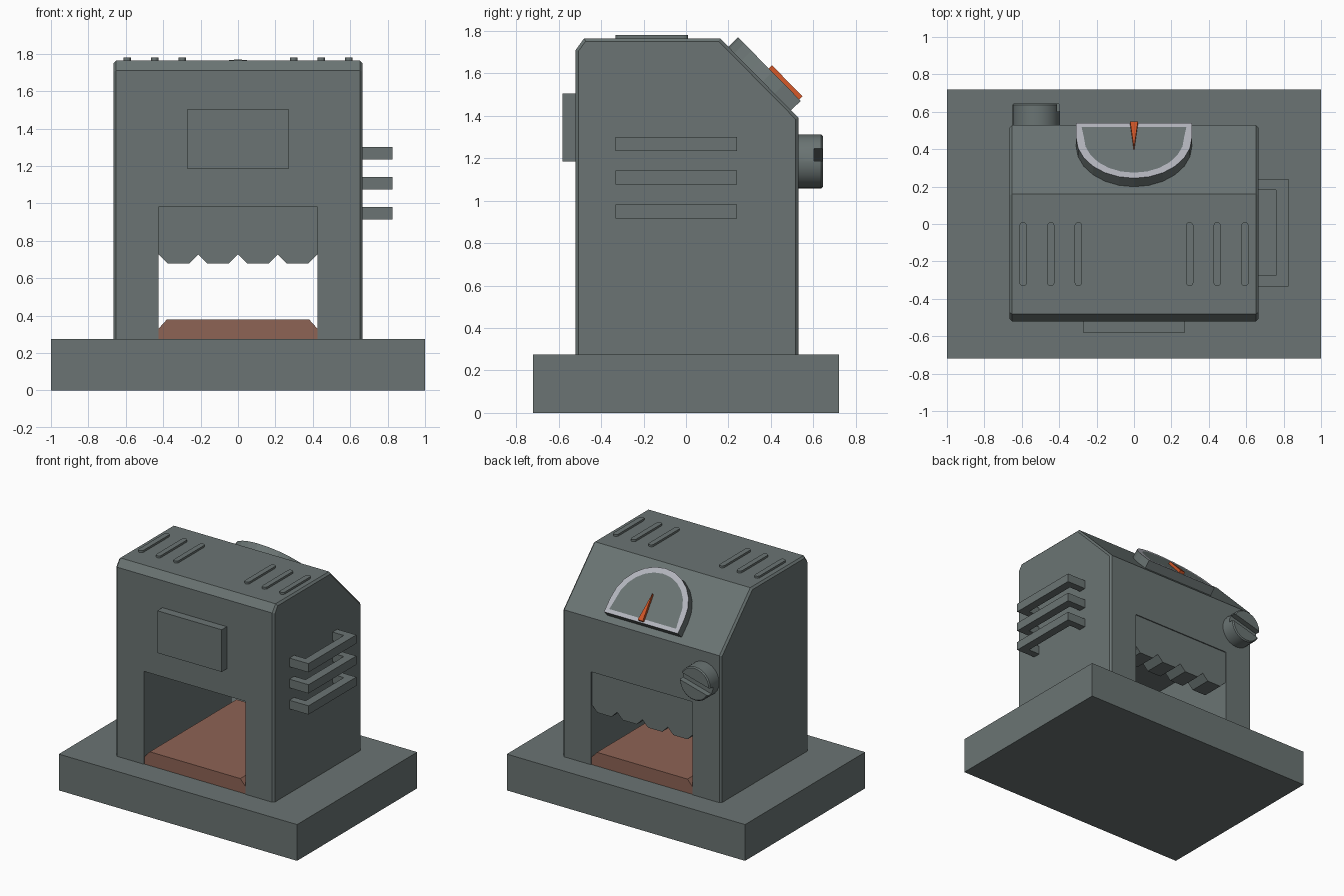
import bpy, bmesh, math
from mathutils import Matrix, Vector

if "Cube" in bpy.data.objects:
    bpy.data.objects.remove(bpy.data.objects["Cube"])


def mat(name, rgb):
    m = bpy.data.materials.new(name)
    m.diffuse_color = (*rgb, 1)
    m.use_nodes = True
    m.node_tree.nodes["Principled BSDF"].inputs["Base Color"].default_value = m.diffuse_color
    return m


GREY = mat("dark grey metal", (0.145, 0.175, 0.172))
BROWN = mat("red brown", (0.27, 0.125, 0.09))
SILVER = mat("light silver", (0.45, 0.46, 0.51))
ORANGE = mat("orange", (0.62, 0.09, 0.02))


def prism(name, pts, depth, frame, material):
    """Extrude a 2D outline; frame maps (u, v, w) to world, w is the extrusion."""
    bm = bmesh.new()
    f = bm.faces.new([bm.verts.new((u, v, 0)) for u, v in pts])
    r = bmesh.ops.extrude_face_region(bm, geom=[f])
    bmesh.ops.translate(bm, verts=[e for e in r["geom"] if isinstance(e, bmesh.types.BMVert)],
                        vec=(0, 0, depth))
    bm.transform(frame)
    bmesh.ops.recalc_face_normals(bm, faces=bm.faces)
    me = bpy.data.meshes.new(name)
    bm.to_mesh(me)
    bm.free()
    ob = bpy.data.objects.new(name, me)
    bpy.context.collection.objects.link(ob)
    me.materials.append(material)
    return ob


def axes(u, v, w, o=(0, 0, 0)):
    m = Matrix((u, v, w)).transposed().to_4x4()
    m.translation = Vector(o)
    return m


def box(name, x0, x1, y0, y1, z0, z1, material):
    return prism(name, [(x0, y0), (x1, y0), (x1, y1), (x0, y1)], z1 - z0,
                 Matrix.Translation((0, 0, z0)), material)


def arc(cx, cy, r, a0, a1, n):
    return [(cx + r * math.cos(math.radians(a0 + (a1 - a0) * i / n)),
             cy + r * math.sin(math.radians(a0 + (a1 - a0) * i / n))) for i in range(n + 1)]


def cut(ob, cutter):
    m = ob.modifiers.new("cut", "BOOLEAN")
    m.operation, m.solver, m.object = "DIFFERENCE", "EXACT", cutter
    bpy.context.view_layer.objects.active = ob
    bpy.ops.object.modifier_apply(modifier=m.name)
    bpy.data.objects.remove(cutter)


def bevel(ob, width, pick):
    bm = bmesh.new()
    bm.from_mesh(ob.data)
    bmesh.ops.bevel(bm, geom=[e for e in bm.edges if pick(e)], offset=width,
                    segments=1, affect="EDGES")
    bm.to_mesh(ob.data)
    bm.free()


X, Y, Z = (1, 0, 0), (0, 1, 0), (0, 0, 1)
ALONG_X = lambda x: axes(Y, Z, X, (x, 0, 0))    # outline in (y, z)
ALONG_Y = lambda y: axes(X, Z, Y, (0, y, 0))    # outline in (x, z)

# Base slab
box("base", -1, 1, -0.72, 0.72, 0, 0.275, GREY)

# Housing with sloped back, softened side outline and a tunnel through it
body = prism("housing", [(-0.52, 0.275), (-0.52, 1.71), (-0.48, 1.765), (0.16, 1.765),
                         (0.53, 1.39), (0.53, 0.275)], 1.33, ALONG_X(-0.665), GREY)
bevel(body, 0.014, lambda e: abs(e.verts[0].co.x - e.verts[1].co.x) < 1e-4
      and max(v.co.z for v in e.verts) > 0.3)
cut(body, box("cutter", -0.425, 0.425, -1, 1, 0.2, 0.98, GREY))

# Tunnel bed with chamfered long edges
prism("tunnel_bed", [(-0.425, 0.275), (0.425, 0.275), (0.425, 0.33), (0.38, 0.38),
                     (-0.38, 0.38), (-0.425, 0.33)], 1.04, ALONG_Y(-0.515), BROWN)

# Toothed plate hanging at the back of the tunnel
teeth = [(0.425, 0.98), (-0.425, 0.98)]
for i in range(4):
    x = -0.425 + i * 0.2125
    teeth += [(x, 0.728), (x + 0.047, 0.68), (x + 0.1655, 0.68)]
teeth.append((0.425, 0.728))
prism("toothed_plate", teeth, 0.17, ALONG_Y(0.352), GREY)

# Front panel
box("front_panel", -0.27, 0.27, -0.582, -0.515, 1.185, 1.505, GREY)

# Roof ribs with rounded ends
for i, x in enumerate((0.298, 0.445, 0.593)):
    for s in (-1, 1):
        outline = arc(s * x, -0.01, 0.02, 0, 180, 6) + arc(s * x, -0.312, 0.02, 180, 360, 6)
        prism(f"roof_rib_{i}_{'right' if s > 0 else 'left'}", outline, 0.025,
              Matrix.Translation((0, 0, 1.755)), GREY)

# Three U-shaped side brackets
U = [(0.66, -0.333), (0.825, -0.333), (0.825, 0.24), (0.66, 0.24),
     (0.66, 0.183), (0.76, 0.183), (0.76, -0.276), (0.66, -0.276)]
for i in range(3):
    prism(f"side_bracket_{i}", U, 0.066, Matrix.Translation((0, 0, 0.915 + i * 0.16)), GREY)

# Slotted knob on the back
knob = prism("knob", arc(-0.523, 1.185, 0.127, 0, 360, 24)[:-1], 0.125, ALONG_Y(0.52), GREY)
bevel(knob, 0.008, lambda e: min(v.co.y for v in e.verts) > 0.64)
slot = box("cutter", -0.2, 0.2, 0.602, 0.8, -0.03, 0.03, GREY)
slot.data.transform(Matrix.Translation((-0.523, 0, 1.185)) @ Matrix.Rotation(math.radians(-15), 4, "Y"))
cut(knob, slot)
bpy.ops.object.select_all(action="DESELECT")
knob.select_set(True)
bpy.context.view_layer.objects.active = knob
bpy.ops.object.shade_smooth_by_angle(angle=math.radians(30))

# Gauge on the slope: u = x, v = down the slope, w = slope normal
down = Vector((0, 0.37, -0.375)).normalized()
normal = Vector((0, -down.z, down.y))
SLOPE = lambda w: axes(X, down, normal, Vector((0, 0.16, 1.765)) + normal * w)
gauge = prism("gauge", [(0.31, 0.477), (-0.31, 0.477)] + arc(0, 0.366, 0.31, 180, 360, 12),
              0.068, SLOPE(-0.004), GREY)
gauge.data.materials.append(SILVER)
bm = bmesh.new()
bm.from_mesh(gauge.data)
face = max(bm.faces, key=lambda f: f.calc_center_median().dot(normal))
for f in bmesh.ops.inset_region(bm, faces=[face], thickness=0.042)["faces"]:
    f.material_index = 1
bm.to_mesh(gauge.data)
bm.free()

# Gauge needle
prism("needle", [(0, 0.262), (0.021, 0.468), (-0.021, 0.468)], 0.025, SLOPE(0.06), ORANGE)
